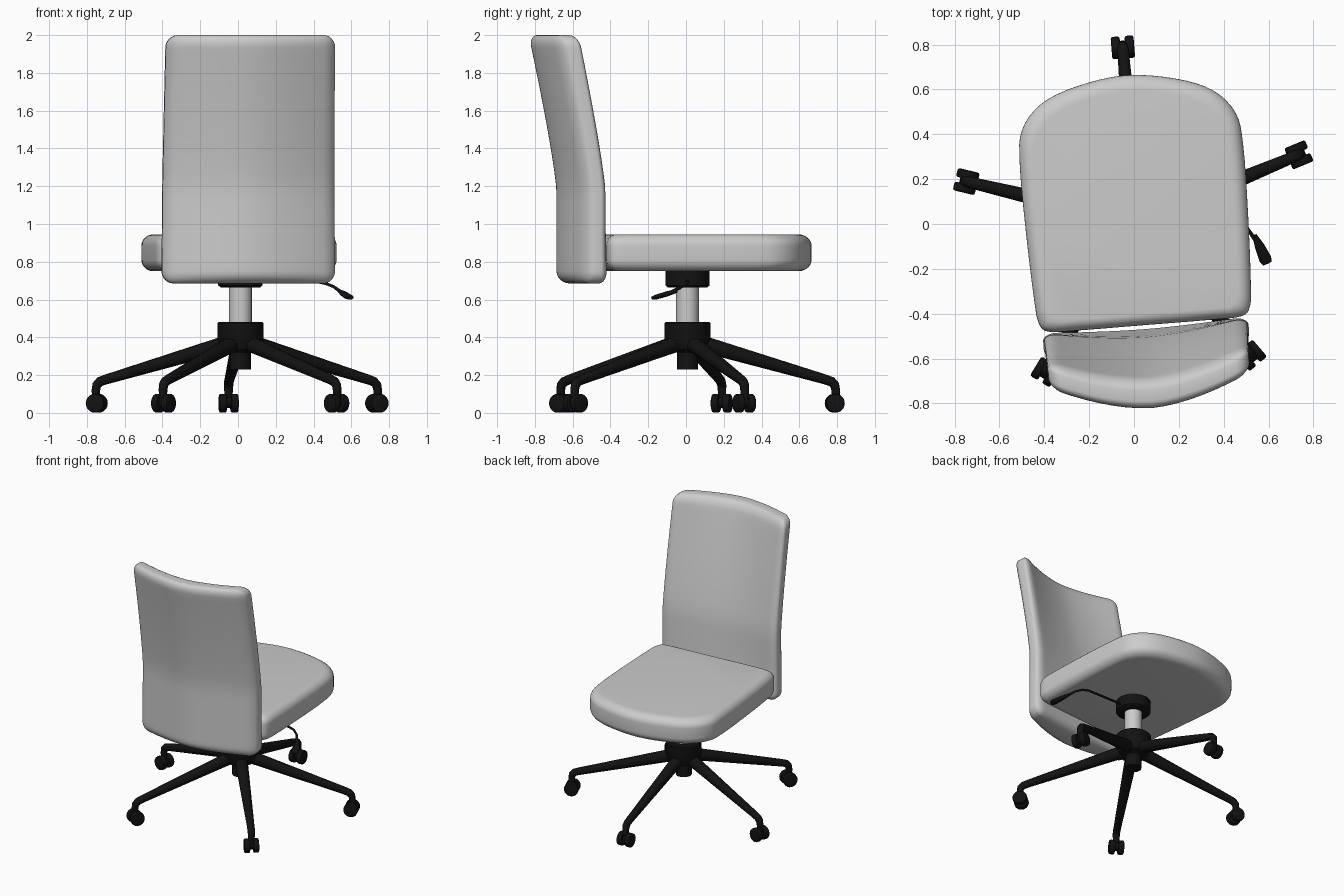
import bpy, bmesh
from math import pi, sin, cos, radians
from mathutils import Matrix, Vector

cube = bpy.data.objects.get("Cube")
if cube:
    bpy.data.objects.remove(cube, do_unlink=True)

# The whole chair is turned slightly about its column
PLACE = Matrix.Translation((0.013, 0.008, 0)) @ Matrix.Rotation(radians(4.6), 4, "Z")

black = bpy.data.materials.new("black_plastic")
black.use_nodes = True
black.diffuse_color = (0.006, 0.006, 0.006, 1)
black.node_tree.nodes["Principled BSDF"].inputs["Base Color"].default_value = black.diffuse_color


def finish(obj, mat=None, turn=0.0, angle=40):
    obj.matrix_world = PLACE @ Matrix.Rotation(turn, 4, "Z")
    if mat:
        obj.data.materials.append(mat)
    bpy.ops.object.select_all(action="DESELECT")
    obj.select_set(True)
    bpy.context.view_layer.objects.active = obj
    if obj.type == "CURVE":
        bpy.ops.object.convert(target="MESH")
    bpy.ops.object.shade_smooth_by_angle(angle=radians(angle))


def from_bmesh(name, bm, **kw):
    bmesh.ops.recalc_face_normals(bm, faces=bm.faces)
    me = bpy.data.meshes.new(name)
    bm.to_mesh(me)
    bm.free()
    obj = bpy.data.objects.new(name, me)
    bpy.context.collection.objects.link(obj)
    finish(obj, **kw)


def loft(name, rings, **kw):
    """Skin a stack of closed rings and cap both ends."""
    bm = bmesh.new()
    rows = [[bm.verts.new(p) for p in ring] for ring in rings]
    for a, b in zip(rows, rows[1:]):
        for i in range(len(a)):
            j = (i + 1) % len(a)
            bm.faces.new((a[i], a[j], b[j], b[i]))
    bm.faces.new(rows[0])
    bm.faces.new(rows[-1])
    from_bmesh(name, bm, **kw)


def lathe(name, profile, sides=32, **kw):
    """Turn (radius, z) pairs about the column axis."""
    loft(name, [[(r * cos(2 * pi * i / sides), r * sin(2 * pi * i / sides), z)
                 for i in range(sides)] for r, z in profile], **kw)


def tube(name, points, **kw):
    """Round tube through (x, y, z, radius) points."""
    cu = bpy.data.curves.new(name, "CURVE")
    cu.dimensions = "3D"
    cu.bevel_depth = 1.0
    cu.bevel_resolution = 4
    cu.use_fill_caps = True
    sp = cu.splines.new("POLY")
    sp.points.add(len(points) - 1)
    for p, (x, y, z, r) in zip(sp.points, points):
        p.co = (x, y, z, 1)
        p.radius = r
    obj = bpy.data.objects.new(name, cu)
    bpy.context.collection.objects.link(obj)
    finish(obj, **kw)


def smooth_path(pts, steps=4):
    """Catmull-Rom points round a closed outline."""
    pts = [Vector(p) for p in pts]
    n, out = len(pts), []
    for i in range(n):
        a, b, c, d = (pts[(i + k) % n] for k in (-1, 0, 1, 2))
        for s in range(steps):
            t = s / steps
            out.append(0.5 * (2 * b + (c - a) * t + (2 * a - 5 * b + 4 * c - d) * t ** 2
                              + (3 * b - a - 3 * c + d) * t ** 3))
    return out


# Seat cushion: curved front, rounded rim
half = [(0.3, -0.46), (0.43, -0.455), (0.472, -0.415), (0.485, -0.3), (0.497, 0), (0.5, 0.3),
        (0.478, 0.45), (0.383, 0.56), (0.22, 0.625)]
outline = smooth_path([(0, -0.46)] + half + [(0, 0.657)] + [(-x, y) for x, y in reversed(half)])
rim, low, high = 0.06, 0.75, 0.945
arc = [i * pi / 14 for i in range(8)]
levels = [(rim * (1 - sin(a)), low + rim * (1 - cos(a))) for a in arc]
levels += [(rim * (1 - cos(a)), high - rim * (1 - sin(a))) for a in arc]
loft("seat", [[(p.x * (1 - d / 0.5), p.y * (1 - d / 0.56), z) for p in outline]
              for d, z in levels], angle=60)

# Backrest: rounded slab, wrapped sideways and leaning back above the bend
bottom, top = 0.685, 2.0
bm = bmesh.new()
bmesh.ops.create_cube(bm, size=1, matrix=Matrix.Translation((0, 0, (bottom + top) / 2))
                      @ Matrix.Diagonal((0.92, 0.2, top - bottom, 1)))
bmesh.ops.bevel(bm, geom=bm.edges[:], offset=0.065, segments=6, profile=0.5, affect="EDGES")
cuts = [((i * 0.06, 0, 0), (1, 0, 0)) for i in range(-6, 7)]
cuts += [((0, 0, 0.78 + i * 0.07), (0, 0, 1)) for i in range(17)]
for co, no in cuts:
    bmesh.ops.bisect_plane(bm, geom=bm.verts[:] + bm.edges[:] + bm.faces[:],
                           plane_co=co, plane_no=no)
for v in bm.verts:
    wrap = abs(v.co.x / 0.46) ** 1.7
    rise = max(0.0, (v.co.z - bottom) / (top - bottom))
    lean = 0.148 * max(0.0, (v.co.z - 1.18) / 0.82) ** 1.2
    back = -0.695 - lean + 0.125 * wrap
    front = -0.47 - 0.09 * rise ** 0.8 - lean + (0.015 + 0.1 * rise) * wrap
    v.co.y = back + (front - back) * (v.co.y / 0.2 + 0.5)
    v.co.x *= 1 - 0.025 * rise
from_bmesh("backrest", bm, angle=60)

# Column, upper mount and base hub
lathe("gas_column", [(0.06, 0.46), (0.06, 0.69)])
lathe("seat_mount", [(0.105, 0.665), (0.118, 0.675), (0.118, 0.755)], mat=black)
lathe("base_hub", [(0.055, 0.23), (0.055, 0.32), (0.1, 0.335), (0.122, 0.39),
                   (0.122, 0.475), (0.115, 0.482)], mat=black)

# Five legs, each with a twin-wheel caster
REACH, WHEEL = 0.787, 0.05
for i in range(5):
    turn = pi / 2 + i * 2 * pi / 5
    tube(f"leg_{i + 1}", [(0.05, 0, 0.372, 0.045), (0.14, 0, 0.348, 0.042), (0.735, 0, 0.176, 0.026),
                          (0.765, 0, 0.165, 0.026), (0.782, 0, 0.147, 0.025),
                          (REACH, 0, 0.12, 0.023), (REACH, 0, 0.06, 0.02)], mat=black, turn=turn)
    for side, label in ((-1, "right"), (1, "left")):
        bm = bmesh.new()
        bmesh.ops.create_cone(bm, cap_ends=True, segments=24, radius1=WHEEL, radius2=WHEEL, depth=0.04,
                              matrix=Matrix.Translation((REACH - 0.005, side * 0.031, 0.051))
                              @ Matrix.Rotation(pi / 2, 4, "X"))
        rims = [e for e in bm.edges if any(len(f.verts) > 4 for f in e.link_faces)]
        bmesh.ops.bevel(bm, geom=rims, offset=0.009, segments=2, profile=0.5, affect="EDGES")
        from_bmesh(f"caster_wheel_{i + 1}_{label}", bm, mat=black, turn=turn)
    tube(f"caster_axle_{i + 1}", [(REACH - 0.005, s * 0.04, 0.055, 0.03) for s in (-1, 1)],
         mat=black, turn=turn)

# Height lever with a flat paddle
tube("lever_rod", [(0.09, -0.01, 0.70, 0.008), (0.40, -0.03, 0.695, 0.008), (0.45, -0.04, 0.685, 0.008),
                   (0.49, -0.07, 0.668, 0.008), (0.525, -0.13, 0.638, 0.01)], mat=black)
tip, grip = Vector((0.565, -0.23, 0.608)), Vector((0.518, -0.10, 0.645))
along = (tip - grip).normalized()
across = along.cross(Vector((0, 0, 1))).normalized()
up = across.cross(along)
loft("lever_paddle", [[grip.lerp(tip, t) + across * w * cos(a * pi / 6) + up * h * sin(a * pi / 6)
                       for a in range(12)]
                      for t, w, h in ((0, 0.01, 0.01), (0.4, 0.022, 0.014), (0.85, 0.028, 0.013),
                                      (1, 0.02, 0.008))], mat=black)
